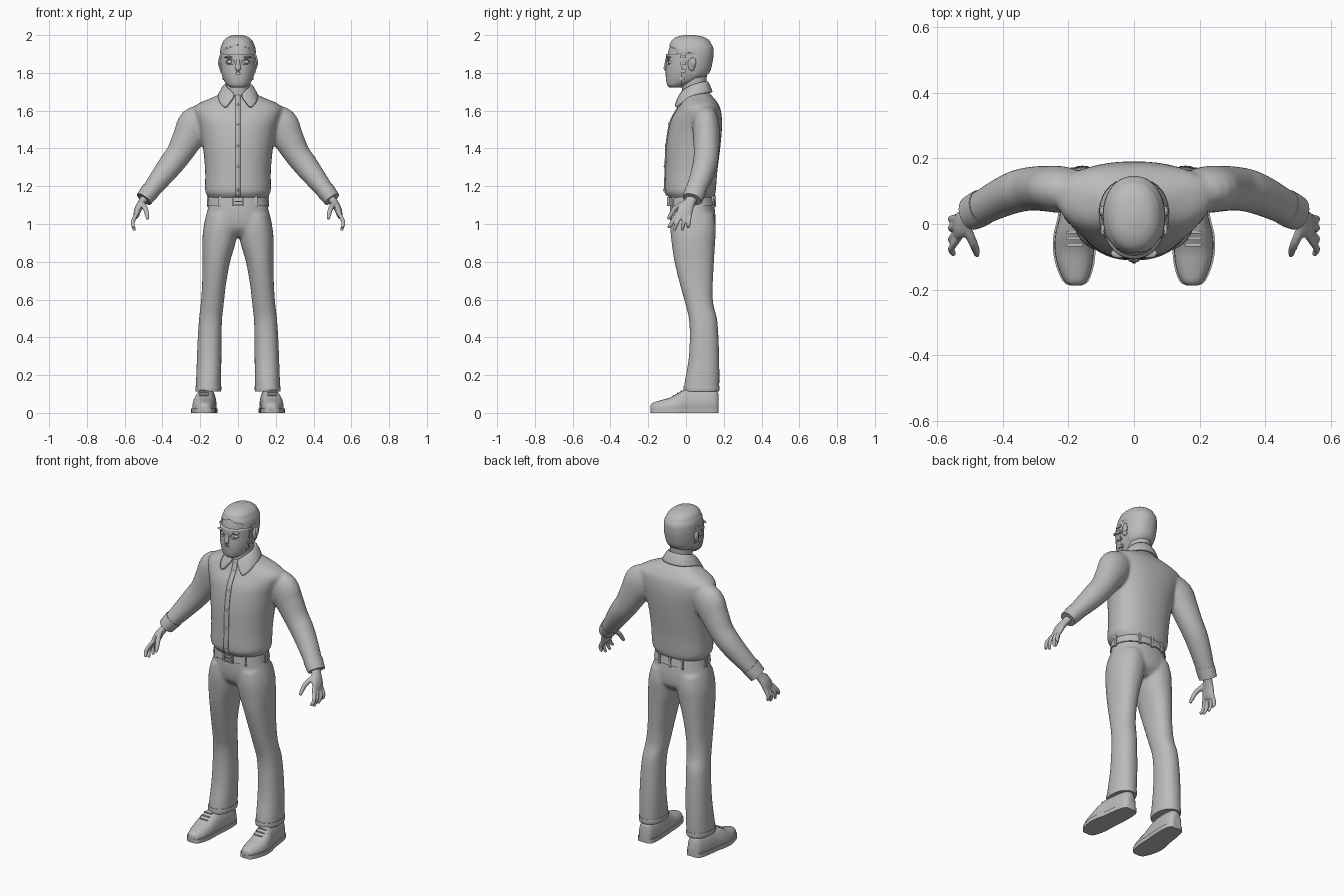
import bpy, bmesh, math
from mathutils import Vector as V

if "Cube" in bpy.data.objects:
    bpy.data.objects.remove(bpy.data.objects["Cube"])

grey = bpy.data.materials.new("plain_grey")
grey.diffuse_color = (0.5, 0.5, 0.5, 1)
grey.use_nodes = True
grey.node_tree.nodes["Principled BSDF"].inputs["Base Color"].default_value = grey.diffuse_color


def finish(name, bm, mirror=False, voxel=0, smooth=0, solid=0, subsurf=0):
    """Turn a bmesh into a named, smooth shaded object with modifiers."""
    bmesh.ops.recalc_face_normals(bm, faces=bm.faces)
    me = bpy.data.meshes.new(name)
    bm.to_mesh(me)
    bm.free()
    me.materials.append(grey)
    me.shade_smooth()
    me.set_sharp_from_angle(angle=math.radians(40))
    ob = bpy.data.objects.new(name, me)
    bpy.context.collection.objects.link(ob)
    if mirror:
        ob.modifiers.new("mirror", 'MIRROR')
    if voxel:
        m = ob.modifiers.new("fuse", 'REMESH')
        m.mode, m.voxel_size, m.use_smooth_shade = 'VOXEL', voxel, True
    if smooth:
        m = ob.modifiers.new("soften", 'SMOOTH')
        m.factor, m.iterations = 0.5, smooth
    if subsurf:
        ob.modifiers.new("round", 'SUBSURF').levels = subsurf
    if solid:
        m = ob.modifiers.new("thickness", 'SOLIDIFY')
        m.thickness, m.offset = solid, 0
    return ob


def dense(rows, n):
    """Catmull-Rom interpolation of table rows, n steps per span."""
    out = []
    for i in range(len(rows) - 1):
        a, b, c, d = (rows[max(0, min(len(rows) - 1, i + k))] for k in (-1, 0, 1, 2))
        for s in range(n):
            t = s / n
            out.append([0.5 * (2*q + (r-p)*t + (2*p-5*q+4*r-w)*t*t + (3*q-p-3*r+w)*t**3)
                        for p, q, r, w in zip(a, b, c, d)])
    return out + [list(rows[-1])]


def loft(bm, rings):
    vs = [[bm.verts.new(p) for p in r] for r in rings]
    n = len(vs[0])
    for a, b in zip(vs, vs[1:]):
        for i in range(n):
            bm.faces.new((a[i], a[(i+1) % n], b[(i+1) % n], b[i]))
    bm.faces.new(vs[0])
    bm.faces.new(vs[-1][::-1])


def circle(n, p=1.0):
    """Superellipse unit points."""
    for i in range(n):
        c, s = math.cos(2*math.pi*i/n), math.sin(2*math.pi*i/n)
        yield math.copysign(abs(c)**p, c), math.copysign(abs(s)**p, s)


def body(bm, rows, n=48, p=1.0, steps=4):
    """Horizontal sections: z, centre x, half width, front y, side y, back y."""
    loft(bm, [[(xc + w*c, ys + (yb-ys)*s if s > 0 else ys + (ys-yf)*s, z) for c, s in circle(n, p)]
              for z, xc, w, yf, ys, yb in dense(rows, steps)])


def tube(bm, rows, n=16, steps=4):
    """Limb along x, y, z with radius along depth and radius across."""
    pts = dense(rows, steps)
    rings = []
    for i, (x, y, z, ra, rb) in enumerate(pts):
        t = (V(pts[min(i+1, len(pts)-1)][:3]) - V(pts[max(i-1, 0)][:3])).normalized()
        u = (V((0, 1, 0)) - t*t.y).normalized()
        v = t.cross(u)
        rings.append([V((x, y, z)) + u*ra*c + v*rb*s for c, s in circle(n)])
    loft(bm, rings)


def box(bm, c, size):
    vs = bmesh.ops.create_cube(bm, size=1)['verts']
    for v in vs:
        v.co = V(c) + V([a*b for a, b in zip(v.co, size)])


def ball(bm, c, size, n=12):
    for v in bmesh.ops.create_uvsphere(bm, u_segments=n, v_segments=n//2 + 2, radius=1)['verts']:
        v.co = V(c) + V([a*b for a, b in zip(v.co, size)])


# Shirt: torso and both sleeves fused together
torso = [(1.13, 0, .148, -.08, .04, .14), (1.15, 0, .162, -.098, .04, .152), (1.18, 0, .174, -.111, .04, .158),
         (1.28, 0, .174, -.109, .05, .166), (1.40, 0, .185, -.105, .06, .181), (1.50, 0, .205, -.092, .08, .19),
         (1.56, 0, .225, -.075, .09, .19), (1.61, 0, .238, -.046, .095, .182), (1.64, 0, .205, -.032, .09, .168),
         (1.67, 0, .135, -.022, .08, .145), (1.695, 0, .085, -.015, .06, .122), (1.72, 0, .065, -.01, .05, .105)]
arm = [(.16, .10, 1.57, .06, .07), (.222, .105, 1.527, .071, .096), (.265, .108, 1.455, .07, .083),
       (.31, .108, 1.375, .067, .07), (.355, .10, 1.315, .065, .066), (.405, .08, 1.25, .06, .058),
       (.46, .052, 1.18, .054, .048), (.495, .035, 1.135, .05, .042)]
bm = bmesh.new()
body(bm, torso, p=.9)
for sx in (1, -1):
    tube(bm, [(sx*r[0],) + r[1:] for r in arm], 24)
finish("shirt", bm, voxel=.009, smooth=4)

# Shirt cuffs
bm = bmesh.new()
tube(bm, [(.462, .051, 1.178, .056, .050), (.478, .043, 1.157, .056, .048), (.498, .033, 1.131, .053, .045)], 24, 2)
finish("cuffs", bm, mirror=True)

# Button placket follows the chest front
bm = bmesh.new()
front = [(r[0], r[3]) for r in dense(torso, 4) if 1.15 <= r[0] <= 1.685]
rows = [[bm.verts.new((x, y - .001, z)) for x in (-.014, .014)] for z, y in front]
for a, b in zip(rows, rows[1:]):
    bm.faces.new((a[0], a[1], b[1], b[0]))
finish("placket", bm, solid=.008)
bm = bmesh.new()
for z in (1.18, 1.305, 1.415, 1.53, 1.63):
    y = min(front, key=lambda f: abs(f[0] - z))[1]
    ball(bm, (0, y - .006, z), (.007, .004, .007))
finish("buttons", bm)

# Folded collar, one side then mirrored
top = [(.008, -.032, 1.682), (.052, -.008, 1.715), (.07, .045, 1.738), (.052, .098, 1.752), (0, .113, 1.756)]
low = [(.066, -.06, 1.605), (.098, -.03, 1.64), (.108, .05, 1.688), (.075, .122, 1.694), (0, .142, 1.698)]
bm = bmesh.new()
T, L = [bm.verts.new(p) for p in top], [bm.verts.new(p) for p in low]
M = [bm.verts.new((V(a)*.5 + V(b)*.5) + V((0, 0, .01))) for a, b in zip(top, low)]
for a, b in ((T, M), (M, L)):
    for i in range(4):
        bm.faces.new((a[i], a[i+1], b[i+1], b[i]))
finish("collar", bm, mirror=True, subsurf=2, solid=.012)

# Trousers: pelvis and both legs fused together
bm = bmesh.new()
body(bm, [(1.13, 0, .150, -.082, .035, .142), (1.08, 0, .160, -.086, .035, .152), (1.02, 0, .176, -.084, .04, .157),
          (.97, 0, .176, -.07, .045, .15), (.93, 0, .12, -.03, .05, .11)], p=.9)
for sx in (1, -1):
    body(bm, [(1.05, sx*.085, .08, -.078, .04, .148), (.98, sx*.091, .092, -.083, .04, .158),
              (.90, sx*.101, .088, -.076, .04, .154), (.80, sx*.115, .073, -.061, .045, .148),
              (.68, sx*.127, .063, -.032, .05, .142), (.58, sx*.136, .061, -.004, .07, .144),
              (.50, sx*.145, .061, .015, .085, .164), (.40, sx*.15, .063, .02, .095, .172),
              (.28, sx*.153, .065, .013, .095, .176), (.17, sx*.156, .066, -.006, .085, .177),
              (.12, sx*.157, .066, -.012, .08, .175)], 32, .9)
finish("trousers", bm, voxel=.009, smooth=4)

# Trouser hem rims
bm = bmesh.new()
body(bm, [(.142, .157, .068, -.012, .08, .177), (.128, .157, .069, -.014, .08, .178),
          (.113, .157, .067, -.012, .08, .175)], 32, .9, 2)
finish("trouser_hems", bm, mirror=True)

# Belt, loops and buckle
bm = bmesh.new()
body(bm, [(1.098, 0, .162, -.092, .035, .156), (1.145, 0, .155, -.088, .035, .148)], 64, .9, 1)
finish("belt", bm)
bm = bmesh.new()
for sx in (1, -1):
    for x, y in ((.095, -.066), (.158, .035), (.075, .14)):
        box(bm, (sx*x, y, 1.12), (.014, .018, .062))
box(bm, (0, .152, 1.12), (.014, .012, .062))
finish("belt_loops", bm)
bm = bmesh.new()
for x in (-.028, .028):
    box(bm, (x, -.094, 1.12), (.007, .012, .046))
for z in (1.1, 1.14):
    box(bm, (0, -.094, z), (.063, .012, .007))
box(bm, (.005, -.094, 1.12), (.045, .01, .006))
finish("buckle", bm)

# Hands: palm, four fingers and thumb
bm = bmesh.new()
tube(bm, [(.48, .043, 1.155, .03, .024), (.505, .022, 1.12, .03, .021), (.526, .0, 1.085, .041, .02),
          (.538, -.01, 1.05, .041, .016), (.542, -.015, 1.035, .032, .011)])
for yb, ym, yt, zt in ((-.04, -.072, -.096, .985), (-.018, -.043, -.063, .965),
                       (.003, -.01, -.022, .966), (.022, .016, .01, .985)):
    tube(bm, [(.533, yb, 1.06, .011, .011), (.556, ym, 1.015, .011, .011), (.555, (ym+yt)/2, .99, .01, .01),
              (.547, yt, zt, .008, .008)], 10, 3)
tube(bm, [(.512, -.01, 1.11, .014, .016), (.492, -.055, 1.085, .014, .014), (.482, -.08, 1.05, .012, .012),
          (.479, -.096, 1.025, .008, .008)], 10, 3)
finish("hands", bm, mirror=True, voxel=.005, smooth=2)

# Shoes: upper lofted from heel to toe, over a flat sole
shoe = dense([(-.187, .178, .014, .04), (-.175, .178, .034, .054), (-.13, .18, .052, .068), (-.08, .182, .06, .083),
              (-.03, .18, .06, .112), (.02, .172, .056, .13), (.1, .165, .052, .13), (.155, .162, .042, .12),
              (.172, .162, .026, .1)], 3)
bm = bmesh.new()
loft(bm, [[(x + w*c, y, .018 + (h - .018)*s if s > 0 else .018 + .008*s) for c, s in circle(24, .8)]
          for y, x, w, h in shoe])
finish("shoe_uppers", bm, mirror=True)
bm = bmesh.new()
edge = [(x + w + .005, y) for y, x, w, h in shoe] + [(x - w - .005, y) for y, x, w, h in reversed(shoe)]
loft(bm, [[(x, y, z) for x, y in edge] for z in (0, .024)])
finish("shoe_soles", bm, mirror=True)
bm = bmesh.new()
for y, z in ((-.065, .092), (-.045, .104), (-.025, .116)):
    box(bm, (.181, y, z), (.05, .007, .006))
finish("laces", bm, mirror=True)

# Neck
bm = bmesh.new()
body(bm, [(1.64, 0, .064, -.02, .045, .112), (1.72, 0, .06, -.02, .045, .108), (1.82, 0, .064, -.02, .045, .112)], 32)
finish("neck", bm)

# Head shape, with hair raised above the hairline
skull = dense([(1.722, 0, .026, -.078, -.05, -.02), (1.735, 0, .046, -.09, -.04, .005),
               (1.76, 0, .066, -.096, -.01, .07), (1.80, 0, .081, -.099, .01, .117),
               (1.85, 0, .088, -.097, .02, .133), (1.90, 0, .089, -.096, .025, .14),
               (1.94, 0, .084, -.086, .025, .136), (1.97, 0, .066, -.066, .02, .112),
               (1.987, 0, .042, -.035, .02, .078), (1.995, 0, .008, .005, .018, .03)], 6)


def head(bm, off):
    rings = []
    for z, x, w, yf, ys, yb in skull:
        ring = []
        for c, s in circle(72, .93):
            y = ys + (yb-ys)*s if s > 0 else ys + (ys-yf)*s
            k = off(w*c, y, z)
            ring.append((w*c + k*c, y + k*s, z + (k if z > 1.96 else 0)))
        rings.append(ring)
    loft(bm, rings)


def hair(x, y, z):
    line = 1.95 - .02*abs(x)/.06 if y < -.045 else 1.85 if y < .0 else 1.90 if y < .045 else 1.775
    return .006 if z > line else 0


bm = bmesh.new()
head(bm, hair)
finish("head", bm)

# Ears
bm = bmesh.new()
ball(bm, (.09, .03, 1.845), (.011, .02, .035), 16)
ball(bm, (.096, .038, 1.855), (.01, .016, .026), 16)
finish("ears", bm, mirror=True)

# Face mask: shell over the lower face with eye and nose openings
bm = bmesh.new()
head(bm, lambda x, y, z: .009)
mask = finish("face_mask", bm)
bm = bmesh.new()
box(bm, (0, -.12, 1.80), (.4, .2, .2))
keep = finish("mask_limit", bm)
bm = bmesh.new()
for sx in (1, -1):
    ball(bm, (sx*.043, -.105, 1.857), (.025, .045, .014), 24)
loft(bm, [[(-.014, y, 1.793), (.014, y, 1.793), (0, y, 1.815)] for y in (-.2, -.09)])
holes = finish("mask_holes", bm)
for cutter, op in ((keep, 'INTERSECT'), (holes, 'DIFFERENCE')):
    m = mask.modifiers.new("cut", 'BOOLEAN')
    m.object, m.operation, m.solver = cutter, op, 'EXACT'
    cutter.hide_render = True
    cutter.hide_set(True)

# Nose ridge, eyes and brows
bm = bmesh.new()
tube(bm, [(0, -.098, 1.885, .008, .008), (0, -.104, 1.85, .009, .011), (0, -.109, 1.825, .009, .015),
          (0, -.102, 1.812, .006, .012)], 12)
for sx in (1, -1):
    ball(bm, (sx*.043, -.078, 1.857), (.016, .016, .011), 16)
    ball(bm, (sx*.045, -.09, 1.883), (.026, .014, .006), 16)
finish("nose_eyes_brows", bm)

# Mask side tabs
bm = bmesh.new()
for x, y, z in ((.094, -.016, 1.885), (.092, -.016, 1.85), (.088, -.018, 1.81), (.076, -.02, 1.77)):
    box(bm, (x, y, z), (.012, .03, .014))
finish("mask_tabs", bm, mirror=True)
